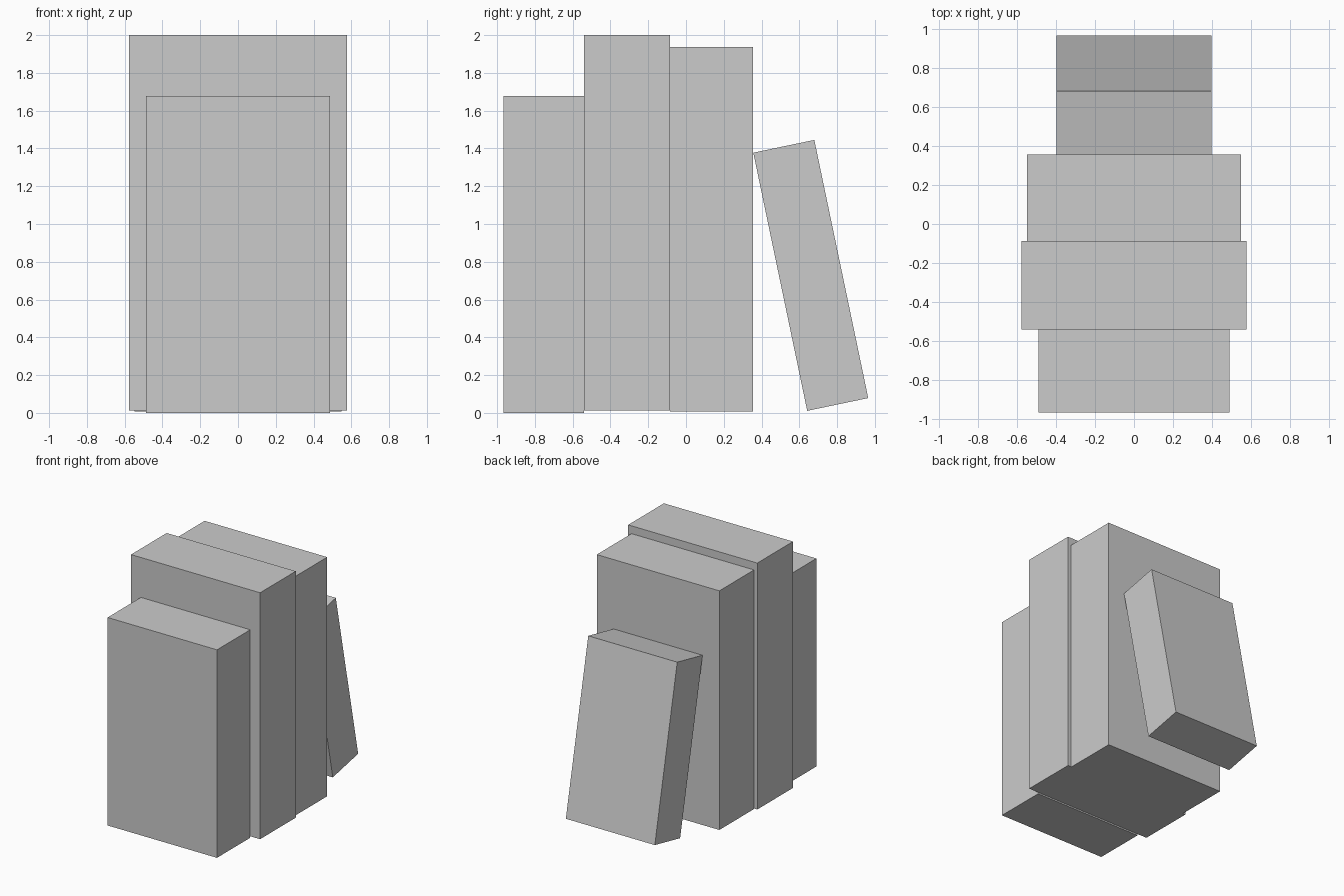
import bpy
from math import radians

if "Cube" in bpy.data.objects:
    bpy.data.objects.remove(bpy.data.objects["Cube"])


def book(name, size, center, tilt=0.0):
    """Box of the given size, tilted about the x axis."""
    bpy.ops.mesh.primitive_cube_add(size=1, location=center, rotation=(radians(tilt), 0, 0))
    ob = bpy.context.object
    ob.name = name
    ob.scale = size
    bpy.ops.object.transform_apply(location=False, rotation=False, scale=True)
    return ob


# Upright books: name, width, y range, z range
for name, width, y0, y1, z0, z1 in (
    ("front_book", 0.976, -0.965, -0.541, 0.0, 1.678),
    ("tall_book", 1.152, -0.541, -0.086, 0.012, 2.0),
    ("back_book", 1.094, -0.086, 0.356, 0.008, 1.937),
):
    book(name, (width, y1 - y0, z1 - z0), (0, (y0 + y1) / 2, (z0 + z1) / 2))

# Small book leaning against the row
book("leaning_book", (0.794, 0.33, 1.396), (0, 0.6605, 0.728), 11.8)
